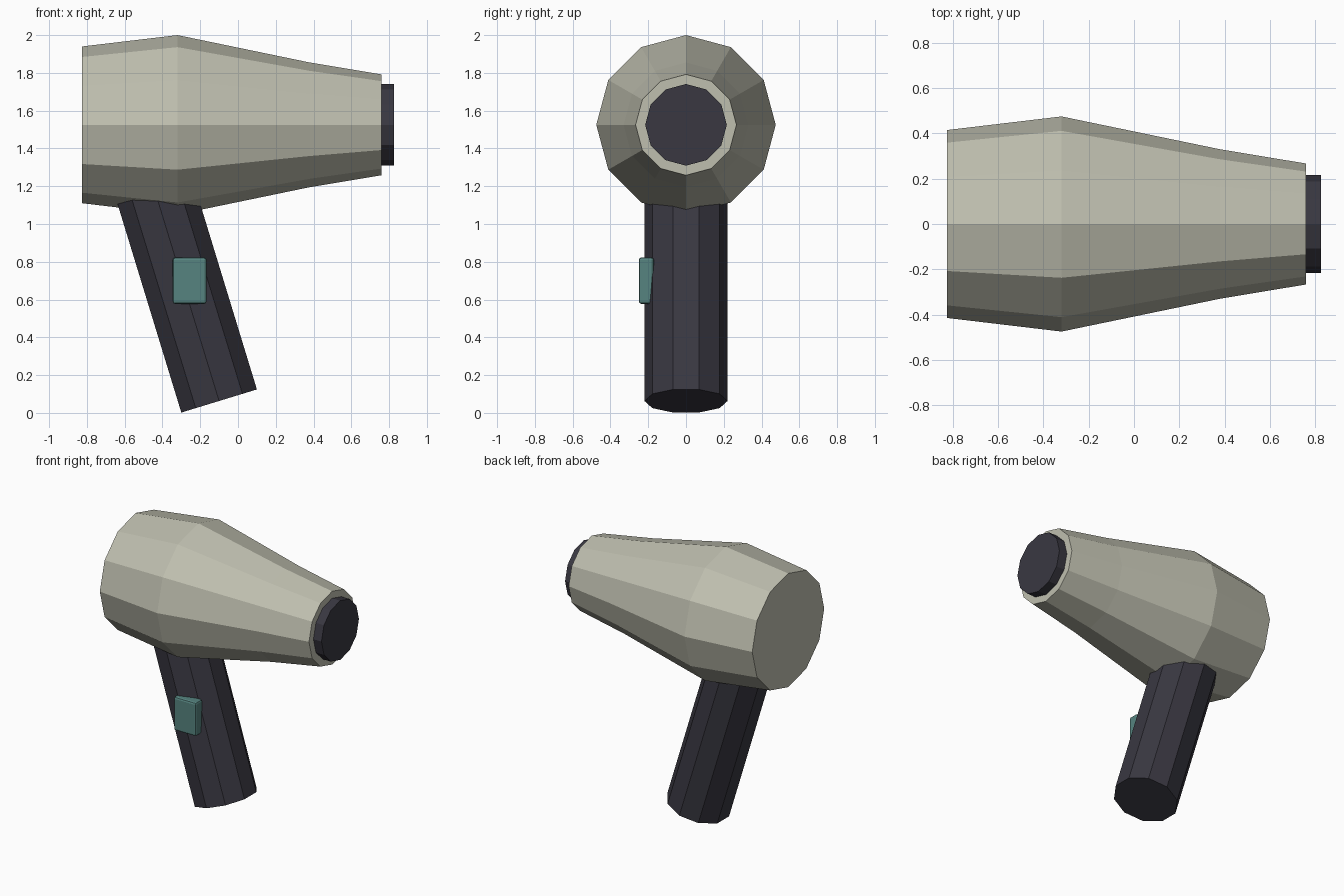
import bpy, bmesh, math
from mathutils import Vector, Matrix

if "Cube" in bpy.data.objects:
    bpy.data.objects.remove(bpy.data.objects["Cube"])


def material(name, rgb):
    m = bpy.data.materials.new(name)
    m.diffuse_color = (*rgb, 1.0)
    m.use_nodes = True
    m.node_tree.nodes["Principled BSDF"].inputs["Base Color"].default_value = m.diffuse_color
    return m


CREAM = material("warm grey shell", (0.52, 0.52, 0.43))
DARK = material("dark charcoal", (0.041, 0.039, 0.053))
TEAL = material("muted teal", (0.093, 0.23, 0.215))


def lathe(name, profile, sides, matrix, mat):
    """Closed faceted solid around local z from (height, radius) points."""
    bm = bmesh.new()
    rings = []
    for h, r in profile:
        ring = []
        for i in range(sides):
            a = 2 * math.pi * i / sides
            # first corner lies on the y axis
            ring.append(bm.verts.new((r * math.sin(a), r * math.cos(a), h)))
        rings.append(ring)
    for a, b in zip(rings, rings[1:]):
        for i in range(sides):
            j = (i + 1) % sides
            bm.faces.new((a[i], a[j], b[j], b[i]))
    bm.faces.new(rings[0])
    bm.faces.new(rings[-1])
    bm.transform(matrix)
    bmesh.ops.recalc_face_normals(bm, faces=bm.faces)
    return finish(name, bm, mat)


def finish(name, bm, mat):
    me = bpy.data.meshes.new(name)
    bm.to_mesh(me)
    bm.free()
    me.materials.append(mat)
    ob = bpy.data.objects.new(name, me)
    bpy.context.collection.objects.link(ob)
    return ob


# Barrel and outlet share a horizontal axis along x
along_x = Matrix.Translation((0, 0, 1.525)) @ Matrix.Rotation(math.pi / 2, 4, 'Y')
lathe("barrel", [(-0.825, 0.415), (-0.32, 0.475), (0.38, 0.33), (0.76, 0.267)],
      12, along_x, CREAM)
lathe("outlet", [(0.73, 0.216), (0.825, 0.216)], 12, along_x, DARK)

# Handle, leaning back and running up into the barrel
lean = Matrix.Translation((-0.10, 0, 0.063)) @ Matrix.Rotation(-math.radians(17), 4, 'Y')
lathe("handle", [(0, 0.22), (1.22, 0.22)], 10, lean, DARK)

# Switch on the front side of the handle
bm = bmesh.new()
bmesh.ops.create_cube(bm, size=1, matrix=Matrix.Translation((-0.256, -0.21, 0.70))
                      @ Matrix.Diagonal((0.18, 0.08, 0.246, 1)))
bmesh.ops.bevel(bm, geom=bm.edges[:], offset=0.014, segments=2, profile=0.5,
                affect='EDGES')
finish("switch", bm, TEAL)
